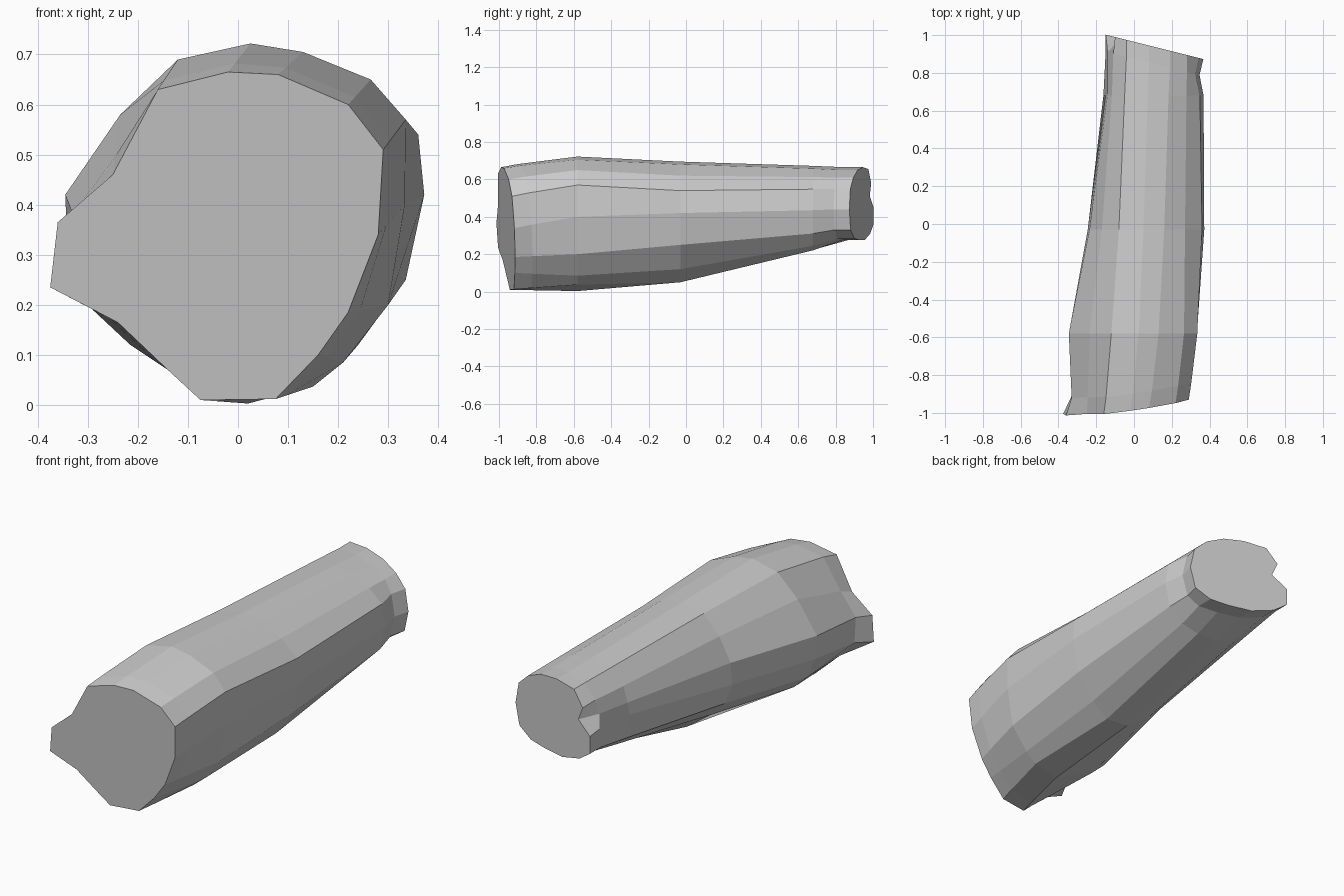
import bpy, bmesh

if "Cube" in bpy.data.objects:
    bpy.data.objects.remove(bpy.data.objects["Cube"])

# Cross-sections (x, z), counter-clockwise seen from the front, matching indices
front = [(.29, .51), (.22, .60), (.08, .66), (-.02, .665), (-.16, .63),
         (-.25, .46), (-.36, .365), (-.375, .235), (-.24, .165), (-.14, .07),
         (-.075, .01), (.075, .012), (.16, .10), (.22, .185), (.28, .34)]
belly = [(.335, .57), (.265, .65), (.13, .705), (.025, .722), (-.12, .69),
         (-.235, .58), (-.345, .42), (-.34, .30), (-.29, .19), (-.215, .12),
         (.02, .003), (.15, .037), (.21, .085), (.30, .20), (.333, .40)]
middle = [(.36, .54), (.27, .62), (.16, .68), (.05, .695), (-.08, .675),
          (-.17, .58), (-.235, .46), (-.245, .35), (-.20, .24), (-.12, .16),
          (.02, .06), (.15, .05), (.24, .12), (.335, .25), (.372, .42)]
back = [(.345, .55), (.28, .61), (.19, .65), (.08, .665), (-.04, .655),
        (-.10, .58), (-.07, .51), (-.15, .45), (-.15, .36), (-.08, .31),
        (.04, .275), (.16, .275), (.26, .285), (.34, .33), (.367, .44)]


def blend(a, b, t):
    return [(p[0] + (q[0] - p[0]) * t, p[1] + (q[1] - p[1]) * t)
            for p, q in zip(a, b)]


def front_y(x, z):
    return -.93 + .147 * x - .084 * z


def back_y(x, z):
    return .965 - .25 * x


# Pinch behind the flared front corner
lip = blend(front, belly, .3)
for i in (6, 7):
    lip[i] = (-.33, lip[i][1])
# Narrowed neck, then a fuller collar before the notched end
neck = blend(middle, back, .76)
neck[6], neck[7] = (-.14, .50), (-.15, .44)
collar = [(x - .02 if x > .3 else x, z) for x, z in back]
collar[5], collar[6], collar[7] = (-.11, .59), (-.14, .53), (-.14, .45)

rings = [(front, front_y),
         (lip, lambda x, z: front_y(x, z) + .09),
         (belly, lambda x, z: -.58),
         (middle, lambda x, z: -.03),
         (neck, lambda x, z: .68),
         (collar, lambda x, z: back_y(x, z) - .09),
         (back, back_y)]

# Loft the trunk and fan its two ends
bm = bmesh.new()
loops = [[bm.verts.new((x, fy(x, z), z)) for x, z in pts] for pts, fy in rings]
n = len(front)
for a, b in zip(loops, loops[1:]):
    for i in range(n):
        j = (i + 1) % n
        bm.faces.new((a[i], a[j], b[j], b[i]))
for loop, (x, z), fy in ((loops[0], (-.045, .355), front_y),
                         (loops[-1], (.10, .46), back_y)):
    c = bm.verts.new((x, fy(x, z), z))
    for i in range(n):
        bm.faces.new((c, loop[i], loop[(i + 1) % n]))
bmesh.ops.recalc_face_normals(bm, faces=bm.faces)
mesh = bpy.data.meshes.new("log")
bm.to_mesh(mesh)
bm.free()
bpy.context.collection.objects.link(bpy.data.objects.new("log", mesh))
